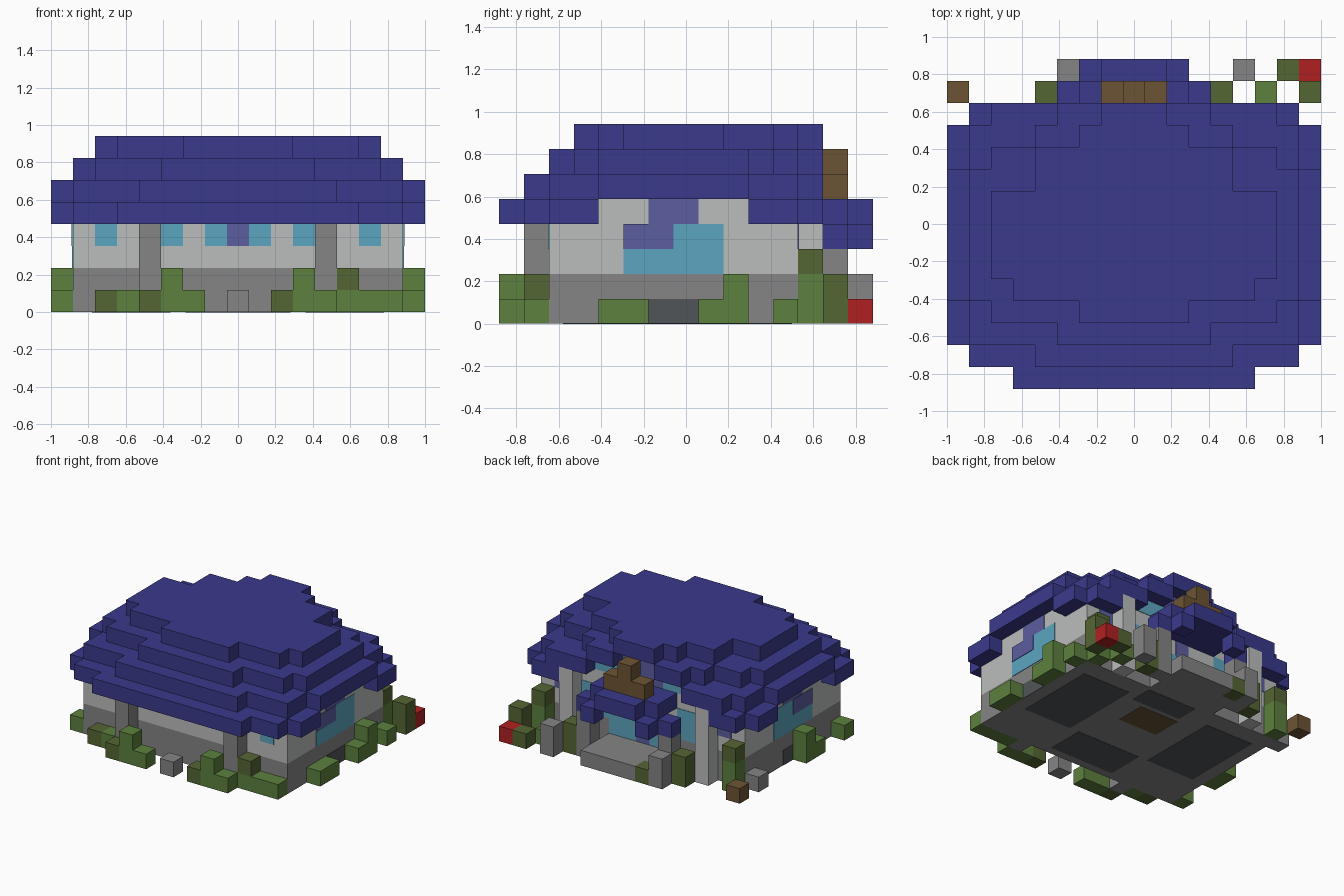
import bpy
import bmesh
from mathutils import Vector

old_cube = bpy.data.objects.get("Cube")
if old_cube:
    bpy.data.objects.remove(old_cube, do_unlink=True)

UNIT = 2 / 17
MIDDLE = 8          # grid column on the centre line
ORIGIN = Vector((-8.5, -7.5, 0))


def linear(value):
    value /= 255
    return value / 12.92 if value < 0.04 else ((value + 0.055) / 1.055) ** 2.4


def make_material(name, red, green, blue):
    material = bpy.data.materials.new(name)
    material.use_nodes = True
    colour = (linear(red), linear(green), linear(blue), 1)
    material.diffuse_color = colour
    material.node_tree.nodes["Principled BSDF"].inputs["Base Color"].default_value = colour
    return material


roof_blue = make_material("roof blue", 58, 58, 140)
plaster = make_material("pale plaster", 187, 189, 188)
stone = make_material("grey stone", 133, 133, 133)
leaf = make_material("leaf green", 93, 128, 62)
moss = make_material("moss green", 84, 102, 52)
glass = make_material("window blue", 92, 166, 192)
curtain = make_material("curtain purple", 92, 94, 160)
wood = make_material("brown wood", 108, 84, 52)
red_paint = make_material("red", 176, 32, 34)
slate = make_material("dark slate", 80, 85, 87)

grid = {}           # cell -> part name
part_material = {}


def fill(part, material, columns, rows, levels):
    """Claim a block of cells; later parts replace earlier ones."""
    part_material[part] = material
    for i in columns:
        for j in rows:
            for k in levels:
                grid[i, j, k] = part


def span(first, last=None):
    return range(first, (first if last is None else last) + 1)


def centred(half):
    return span(MIDDLE - half, MIDDLE + half)


def pair(*offsets):
    return [MIDDLE + side * d for d in offsets for side in (-1, 1)]


# Roof: each level is a list of (first row, last row, half width)
roof_levels = {
    4: [(0, 0, 5), (1, 1, 7), (2, 3, 8), (4, 9, 7), (10, 11, 8)],
    5: [(1, 1, 4), (2, 3, 7), (4, 9, 8), (10, 11, 7)],
    6: [(2, 2, 3), (3, 3, 6), (4, 9, 7), (10, 10, 6), (11, 11, 4)],
    7: [(3, 3, 2), (4, 4, 5), (5, 8, 6), (9, 10, 4), (11, 11, 2), (12, 12, 1)],
}
for level, strips in roof_levels.items():
    for first, last, half in strips:
        fill("roof", roof_blue, centred(half), span(first, last), [level])

# Stepped arch over the back gable
fill("roof", roof_blue, pair(6, 7), [12], [4])
fill("roof", roof_blue, pair(4, 5, 6), [12], [5])
fill("roof", roof_blue, pair(2, 3), [12], [6])

# Walls, gable and corner columns
fill("walls", plaster, centred(7), span(2, 11), span(2, 4))
fill("walls", plaster, centred(3), [11], [5])
fill("walls", plaster, centred(1), [11], [6])
fill("back_columns", plaster, pair(5), [12], span(0, 4))
fill("foundation", stone, centred(7), span(2, 11), span(0, 1))
fill("front_pillars", stone, pair(4), [1], span(0, 3))

# Back porch
fill("porch_roof", roof_blue, centred(2), span(12, 13), [4])
fill("porch_roof", roof_blue, centred(1), [14], [4])
fill("porch_roof", roof_blue, pair(3), [13], [3])
fill("porch_roof", roof_blue, pair(2), [14], [3])
fill("porch_posts", stone, pair(3), [13], span(0, 2))
fill("porch_floor", stone, centred(2), span(12, 14), [0])
fill("gable_ornament", wood, centred(1), [13], [5])
fill("gable_ornament", wood, [MIDDLE], [13], [6])

# Garden stones, crate and red box
for column, row, top in ((8, 0, 0), (5, 14, 1), (13, 14, 1), (0, 11, 0)):
    fill("garden_stones", stone, [column], [row], span(0, top))
fill("crate", wood, [0], [13], [0])
fill("red_box", red_paint, [16], [14], [0])

# Light bushes: column, row, top level
for column, row, top in (
    (5, 0, 1), (6, 0, 0), (11, 0, 1), (12, 0, 0), (3, 1, 0), (13, 1, 0),
    (14, 1, 0), (15, 1, 0), (16, 4, 0), (16, 5, 0), (16, 8, 0), (16, 9, 1),
    (16, 11, 0), (0, 2, 0), (0, 5, 0), (0, 6, 1), (1, 12, 1), (15, 12, 1),
    (14, 13, 0),
):
    fill("bushes", leaf, [column], [row], span(0, top))

# Dark bushes: column, row, bottom level, top level
for column, row, bottom, top in (
    (2, 1, 0, 0), (4, 0, 0, 0), (10, 0, 0, 0), (13, 1, 1, 1), (1, 12, 2, 2),
    (15, 12, 2, 2), (4, 13, 0, 1), (12, 13, 0, 1), (15, 14, 0, 0),
    (16, 13, 0, 1), (6, 14, 0, 0),
):
    fill("dark_bushes", moss, [column], [row], span(bottom, top))


def build_part(part):
    """Make one mesh from the exposed cell sides of a part."""
    bm = bmesh.new()
    for cell, owner in grid.items():
        if owner != part:
            continue
        centre = Vector(cell) + Vector((0.5, 0.5, 0.5))
        for axis in range(3):
            for sign in (-1, 1):
                normal = Vector((0, 0, 0))
                normal[axis] = sign
                if tuple(int(c + n) for c, n in zip(cell, normal)) in grid:
                    continue
                a = Vector((0, 0, 0))
                a[(axis + 1) % 3] = 0.5
                b = normal.cross(a)
                middle = centre + normal / 2 + ORIGIN
                corners = (-a - b, a - b, a + b, b - a)
                bm.faces.new([bm.verts.new((middle + c) * UNIT) for c in corners])
    bmesh.ops.remove_doubles(bm, verts=bm.verts, dist=0.001)
    finish(bm, part, part_material[part])


def finish(bm, name, material):
    mesh = bpy.data.meshes.new(name)
    bm.to_mesh(mesh)
    bm.free()
    mesh.materials.append(material)
    bpy.context.collection.objects.link(bpy.data.objects.new(name, mesh))


for part in part_material:
    build_part(part)


def plate(name, material, low, high):
    """Thin painted panel between two corners."""
    low, high = Vector(low), Vector(high)
    bm = bmesh.new()
    bmesh.ops.create_cube(bm, size=1)
    for vert in bm.verts:
        vert.co = (low + high) / 2 + vert.co * (high - low)
    finish(bm, name, material)


FRONT, BACK, SIDE = -5.5 * UNIT, 4.5 * UNIT, 7.5 * UNIT
THIN = 0.004


def front_plate(name, material, x, z, width=1, height=1):
    w = width * UNIT / 2
    plate(name, material, (x * UNIT - w, FRONT - THIN, z * UNIT),
          (x * UNIT + w, FRONT, (z + height) * UNIT))


def back_plate(name, material, x, z, width=1, height=1):
    w = width * UNIT / 2
    plate(name, material, (x * UNIT - w, BACK, z * UNIT),
          (x * UNIT + w, BACK + THIN, (z + height) * UNIT))


# Front windows
for x in (-6, -3, -1, 1, 3, 6):
    front_plate("front_window", glass, x, 3)
front_plate("front_curtain", curtain, 0, 3)

# Back windows, door and gable glazing
for side in (-1, 1):
    back_plate("back_window", glass, side * 3.5, 2, 2, 2)
    back_plate("door_glass", glass, side * 1.5, 1, 2, 2)
    back_plate("gable_window", glass, side * 2.5, 5, 2)
    back_plate("back_curtain", curtain, side * 6, 3)
back_plate("door", curtain, 0, 1, 1, 3)
back_plate("gable_curtain", curtain, 0, 5, 3, 2)

# Side windows with a stepped curtain, and a vent in the foundation
for side in (-1, 1):
    for name, material, y0, y1, z0, z1, depth in (
        ("side_window", glass, -2.5, 1.5, 2, 4, THIN),
        ("side_curtain", curtain, -2.5, -0.5, 3, 4, 2 * THIN),
        ("side_curtain_top", curtain, -1.5, 0.5, 4, 5, THIN),
        ("side_vent", slate, -1.5, 0.5, 0, 1, THIN),
    ):
        ends = sorted((side * SIDE, side * (SIDE + depth)))
        plate(name, material, (ends[0], y0 * UNIT, z0 * UNIT),
              (ends[1], y1 * UNIT, z1 * UNIT))

# Floor panels seen from below
for name, material, x0, x1, y0, y1 in (
    ("floor_panel_left", slate, 0.36, 0.78, -0.28, 0.38),
    ("floor_panel_right", slate, -0.78, -0.36, -0.28, 0.38),
    ("floor_panel_front", slate, -0.28, 0.28, -0.58, -0.28),
    ("floor_panel_back", slate, -0.15, 0.28, 0.32, 0.5),
    ("floor_mat", wood, -0.17, 0.17, 0.04, 0.28),
):
    plate(name, material, (x0, y0, -0.002), (x1, y1, 0))
